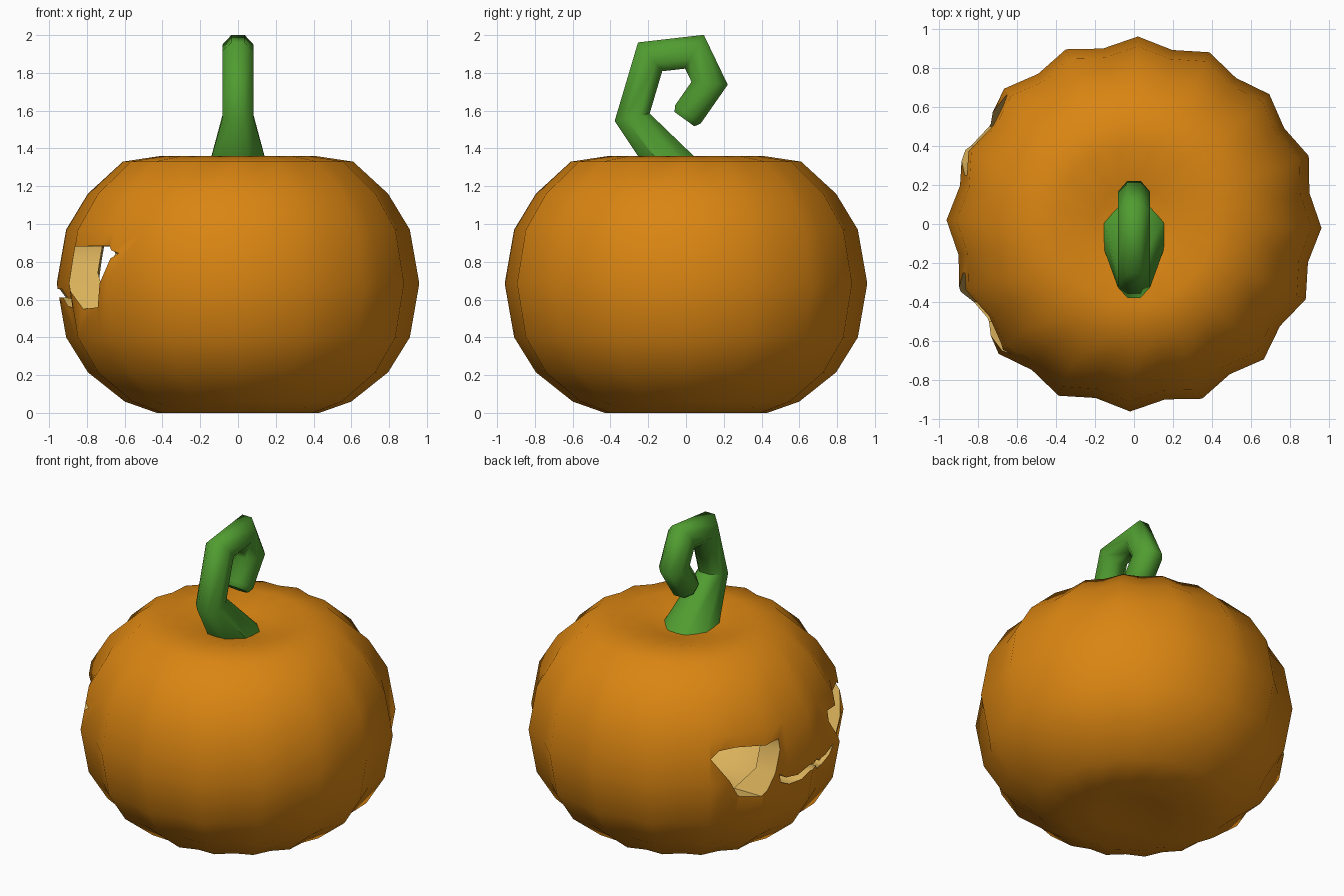
import bpy, bmesh, math
from mathutils import Vector

if "Cube" in bpy.data.objects:
    bpy.data.objects.remove(bpy.data.objects["Cube"])


def material(name, rgb):
    m = bpy.data.materials.new(name)
    m.diffuse_color = (*rgb, 1)
    m.use_nodes = True
    m.node_tree.nodes["Principled BSDF"].inputs["Base Color"].default_value = m.diffuse_color
    return m


ORANGE = material("orange rind", (0.70, 0.235, 0.006))
TAN = material("pale flesh", (0.70, 0.44, 0.105))
GREEN = material("stem green", (0.08, 0.335, 0.03))


def finish(name, bm, mat):
    bmesh.ops.recalc_face_normals(bm, faces=bm.faces)
    me = bpy.data.meshes.new(name)
    bm.to_mesh(me)
    bm.free()
    me.materials.append(mat)
    ob = bpy.data.objects.new(name, me)
    bpy.context.collection.objects.link(ob)
    return ob


def bridge(bm, a, b):
    n = len(a)
    for i in range(n):
        bm.faces.new((a[i], a[(i + 1) % n], b[(i + 1) % n], b[i]))


def ribbed_body(name, profile, z_bottom, z_top, mat):
    """Sixteen ribs: 32 columns alternating between ridge and valley radius."""
    bm = bmesh.new()
    rings = []
    for r, z in profile:
        ring = []
        for i in range(32):
            a = math.radians(11.25 * i - 1.2)
            k = r * (0.95 if i % 2 else 1.0)
            ring.append(bm.verts.new((k * math.cos(a), k * math.sin(a), z)))
        rings.append(ring)
    for a, b in zip(rings, rings[1:]):
        bridge(bm, a, b)
    for ring, z in ((rings[0], z_bottom), (rings[-1], z_top)):
        c = bm.verts.new((0, 0, z))
        for i in range(32):
            bm.faces.new((ring[i], ring[(i + 1) % 32], c))
    return finish(name, bm, mat)


def cutter(name, outline):
    """Prism of a (y, z) outline running along x through the face side."""
    bm = bmesh.new()
    a, b = ([bm.verts.new((x, y, z)) for y, z in outline] for x in (-1.3, -0.4))
    bridge(bm, a, b)
    bm.faces.new(a)
    bm.faces.new(b)
    return finish(name, bm, TAN)


# pumpkin shell: rind and inner hollow
profile = [(0.20, 0.02), (0.43, 0.0), (0.60, 0.06), (0.795, 0.215), (0.91, 0.40),
           (0.96, 0.685), (0.91, 0.97), (0.795, 1.16), (0.61, 1.33),
           (0.41, 1.36), (0.20, 1.315)]
pumpkin = ribbed_body("pumpkin", profile, 0.03, 1.28, ORANGE)
pumpkin.data.materials.append(TAN)
inner = [(r * 0.84, 0.685 + (z - 0.685) * 0.8) for r, z in profile]
hollow = ribbed_body("hollow", inner, 0.17, 1.15, TAN)

# carved eyes and wavy mouth
eye = [(0.25, 0.88), (0.61, 0.885), (0.665, 0.845), (0.50, 0.56), (0.40, 0.55), (0.25, 0.81)]
half = [(0.045, 0.655), (0.12, 0.605), (0.20, 0.61), (0.275, 0.66),
        (0.25, 0.595), (0.17, 0.555), (0.09, 0.565), (0.04, 0.61)]
mouth = half + [(-y, z) for y, z in reversed(half)]
cutters = [hollow, cutter("eye_left_cut", eye),
           cutter("eye_right_cut", [(-y, z) for y, z in eye]),
           cutter("mouth_cut", mouth)]
bpy.context.view_layer.objects.active = pumpkin
for c in cutters:
    mod = pumpkin.modifiers.new(c.name, 'BOOLEAN')
    mod.operation = 'DIFFERENCE'
    mod.solver = 'EXACT'
    mod.material_mode = 'TRANSFER'
    mod.object = c
    bpy.ops.object.modifier_apply(modifier=mod.name)
    bpy.data.objects.remove(c)

# curled stem: octagonal tube along a path in the y-z plane
path = [(-0.03, 1.27, 0.178), (-0.285, 1.565, 0.09), (-0.19, 1.885, 0.09),
        (0.045, 1.912, 0.09), (0.125, 1.745, 0.09), (0.01, 1.58, 0.09),
        (-0.008, 1.555, 0.07)]
pts = [Vector((0, y, z)) for y, z, r in path]
bm = bmesh.new()
rings = []
for i, p in enumerate(pts):
    r, stretch = path[i][2], 1.0
    if i == 0:
        t = Vector((0, 0, 1))
    elif i == len(pts) - 1:
        t = (p - pts[i - 1]).normalized()
    else:
        d0, d1 = (p - pts[i - 1]).normalized(), (pts[i + 1] - p).normalized()
        t = (d0 + d1).normalized()
        stretch = 1 / max(t.dot(d0), 0.6)
    v = Vector((0, t.z, -t.y)) * stretch
    ring = []
    for k in range(8):
        a = math.radians(22.5 + 45 * k)
        ring.append(bm.verts.new(p + Vector((r * math.cos(a), 0, 0)) + v * r * math.sin(a)))
    rings.append(ring)
for a, b in zip(rings, rings[1:]):
    bridge(bm, a, b)
bm.faces.new(rings[0])
bm.faces.new(rings[-1])
stem = finish("stem", bm, GREEN)

# smooth shading with crisp carved edges
for ob, angle in ((pumpkin, 45), (stem, 50)):
    bpy.ops.object.select_all(action='DESELECT')
    ob.select_set(True)
    bpy.context.view_layer.objects.active = ob
    bpy.ops.object.shade_smooth_by_angle(angle=math.radians(angle))
